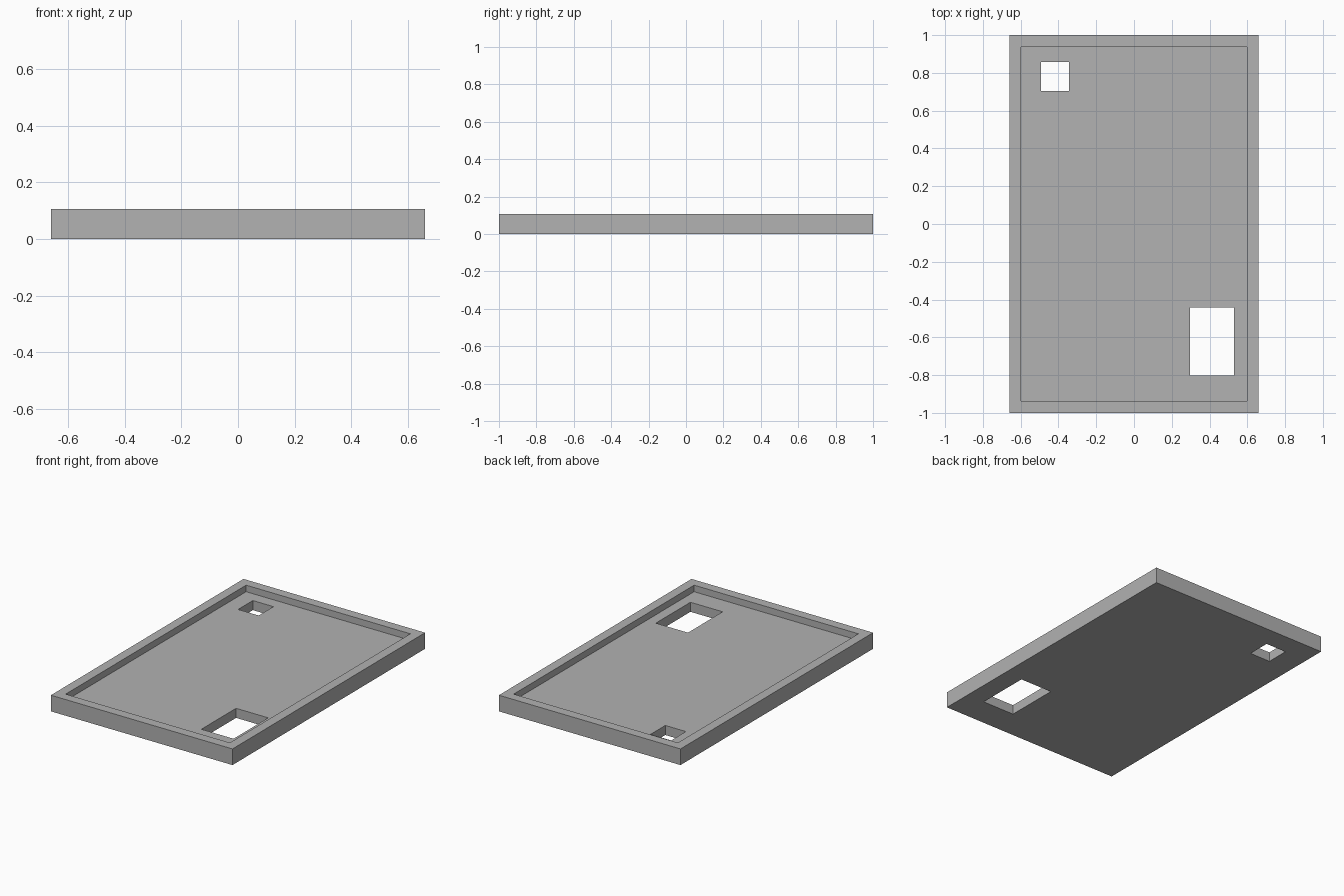
import bpy

# Remove the default object
default_cube = bpy.data.objects.get("Cube")
if default_cube:
    bpy.data.objects.remove(default_cube, do_unlink=True)

HEIGHT = 0.106
FLOOR = 0.063


def box(name, x0, x1, y0, y1, z0, z1):
    """Axis-aligned box given by its limits."""
    bpy.ops.mesh.primitive_cube_add(
        size=1, location=((x0 + x1) / 2, (y0 + y1) / 2, (z0 + z1) / 2))
    obj = bpy.context.object
    obj.name = name
    obj.scale = (x1 - x0, y1 - y0, z1 - z0)
    bpy.ops.object.transform_apply(location=True, rotation=False, scale=True)
    return obj


def cut(target, cutter):
    """Subtract the cutter from the target and discard it."""
    cutter.hide_render = True
    mod = target.modifiers.new(cutter.name, 'BOOLEAN')
    mod.operation = 'DIFFERENCE'
    mod.solver = 'EXACT'
    mod.object = cutter
    bpy.context.view_layer.objects.active = target
    bpy.ops.object.modifier_apply(modifier=mod.name)
    bpy.data.objects.remove(cutter, do_unlink=True)


# Plain grey material
grey = bpy.data.materials.new("plain grey")
grey.use_nodes = True
colour = (0.445, 0.445, 0.445, 1)
grey.diffuse_color = colour
grey.node_tree.nodes["Principled BSDF"].inputs["Base Color"].default_value = colour

# Shallow tray with a raised rim
tray = box("tray_panel", -0.66, 0.66, -1, 1, 0, HEIGHT)
cut(tray, box("recess", -0.597, 0.597, -0.937, 0.937, FLOOR, HEIGHT + 0.1))

# Square hole at the back right, larger opening at the front left
cut(tray, box("small_hole", -0.493, -0.343, 0.705, 0.858, -0.1, 0.2))
cut(tray, box("large_hole", 0.296, 0.53, -0.803, -0.443, -0.1, 0.2))

tray.data.materials.clear()
tray.data.materials.append(grey)
for face in tray.data.polygons:
    face.material_index = 0
    face.use_smooth = False
